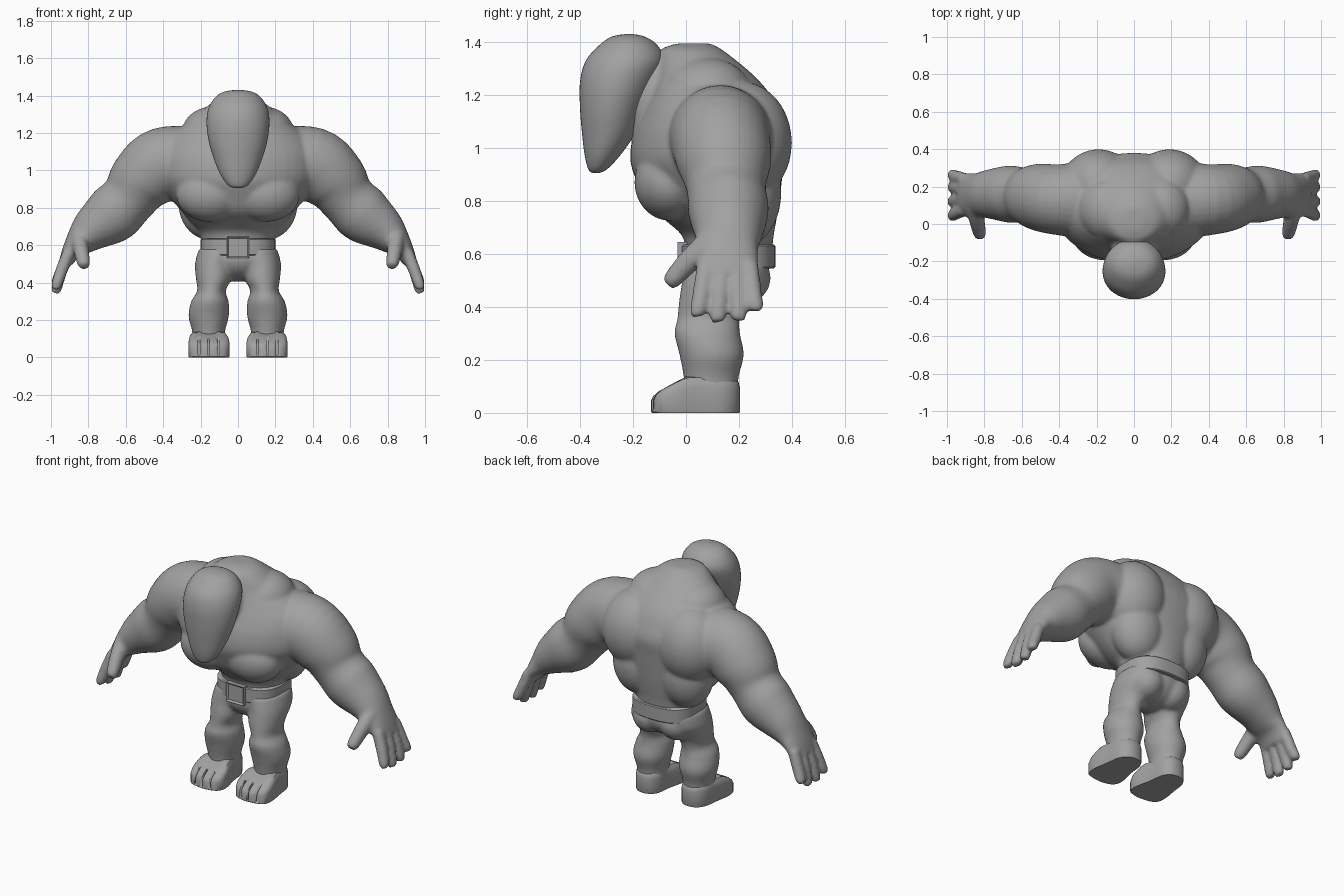
import bpy, bmesh, math
from mathutils import Vector, Matrix

if "Cube" in bpy.data.objects:
    bpy.data.objects.remove(bpy.data.objects["Cube"], do_unlink=True)

grey = bpy.data.materials.new("stone grey")
grey.use_nodes = True
grey.diffuse_color = (0.36, 0.36, 0.36, 1)
grey.node_tree.nodes["Principled BSDF"].inputs["Base Color"].default_value = (0.36, 0.36, 0.36, 1)


def spline(pts, steps=5, closed=False):
    """Catmull-Rom curve through tuples of any length."""
    n, out = len(pts), []
    pick = (lambda i: pts[i % n]) if closed else (lambda i: pts[min(max(i, 0), n - 1)])
    for i in range(n if closed else n - 1):
        p = [pick(i + k) for k in (-1, 0, 1, 2)]
        for j in range(steps):
            t = j / steps
            out.append(tuple(
                b + t * ((c - a) + t * ((2 * a - 5 * b + 4 * c - d) + t * (3 * b - a - 3 * c + d))) / 2
                for a, b, c, d in zip(*p)))
    return out if closed else out + [tuple(pts[-1])]


def skin(bm, rings):
    """Join rings of points into a closed surface."""
    loops = [[bm.verts.new(p) for p in r] for r in rings]
    n = len(loops[0])
    for a, b in zip(loops, loops[1:]):
        for i in range(n):
            bm.faces.new((a[i], a[(i + 1) % n], b[(i + 1) % n], b[i]))
    bm.faces.new(loops[0][::-1])
    bm.faces.new(loops[-1])


def tube(bm, stations, side=1, flat=False, n=32):
    """Elliptic tube; stations are (x, y, z, radius a, radius b)."""
    pts = spline(stations)
    rings = []
    for i, (x, y, z, ra, rb) in enumerate(pts):
        u, v = Vector((1, 0, 0)), Vector((0, 1, 0))
        if not flat:
            tan = (Vector(pts[min(i + 1, len(pts) - 1)][:3]) - Vector(pts[max(i - 1, 0)][:3])).normalized()
            ref = Vector((0, 1, 0)) if abs(tan.y) < 0.6 else Vector((1, 0, 0))
            v = tan.cross(ref).normalized()
            u = v.cross(tan)
        ra, rb = max(ra, 0.004), max(rb, 0.004)
        ring = []
        for k in range(n):
            a = math.tau * k / n
            p = Vector((x, y, z)) + u * ra * math.cos(a) + v * rb * math.sin(a)
            ring.append((p.x * side, p.y, p.z))
        rings.append(ring)
    skin(bm, rings)


def ball(bm, centre, radii, side=1):
    c = Vector((centre[0] * side, centre[1], centre[2]))
    bmesh.ops.create_uvsphere(bm, u_segments=32, v_segments=20, radius=1,
                              matrix=Matrix.Translation(c) @ Matrix.Diagonal((*radii, 1)))


def box(bm, lo, hi):
    lo, hi = Vector(lo), Vector(hi)
    return bmesh.ops.create_cube(bm, size=1, matrix=Matrix.Translation((lo + hi) / 2)
                                 @ Matrix.Diagonal((*(hi - lo), 1)))


def finish(bm, name, angle=40):
    bmesh.ops.recalc_face_normals(bm, faces=bm.faces[:])
    mesh = bpy.data.meshes.new(name)
    bm.to_mesh(mesh)
    bm.free()
    mesh.materials.append(grey)
    ob = bpy.data.objects.new(name, mesh)
    bpy.context.collection.objects.link(ob)
    bpy.ops.object.select_all(action="DESELECT")
    ob.select_set(True)
    bpy.context.view_layer.objects.active = ob
    bpy.ops.object.shade_smooth_by_angle(angle=math.radians(angle))
    return ob


def upright(rows):
    """Rows (z, front y, back y, half width) to tube stations."""
    return [(0, (f + b) / 2, z, w, (b - f) / 2) for z, f, b, w in rows]


# Body: torso, arms and legs fused into one smooth skin
bm = bmesh.new()
tube(bm, upright([
    (0.56, 0.0, 0.32, 0.185), (0.66, -0.01, 0.33, 0.20), (0.72, -0.07, 0.34, 0.25),
    (0.78, -0.14, 0.35, 0.30), (0.86, -0.18, 0.36, 0.37), (0.95, -0.21, 0.37, 0.42),
    (1.05, -0.20, 0.38, 0.43), (1.13, -0.17, 0.355, 0.41), (1.20, -0.14, 0.32, 0.35),
    (1.27, -0.12, 0.26, 0.25), (1.33, -0.11, 0.19, 0.18), (1.375, -0.09, 0.13, 0.12),
    (1.395, -0.03, 0.09, 0.05)]), flat=True, n=48)
tube(bm, [(0, 0.10, 1.2, 0.13, 0.17), (0, -0.10, 1.2, 0.12, 0.165), (0, -0.25, 1.2, 0.10, 0.14)])
ball(bm, (0, 0.15, 0.53), (0.205, 0.165, 0.125))

arm = [(0.22, 0.13, 1.03, 0.21, 0.20), (0.40, 0.13, 1.03, 0.19, 0.20),
       (0.515, 0.145, 0.945, 0.178, 0.178), (0.585, 0.152, 0.85, 0.150, 0.150),
       (0.67, 0.16, 0.765, 0.152, 0.155), (0.77, 0.16, 0.69, 0.132, 0.122),
       (0.835, 0.155, 0.63, 0.118, 0.088), (0.885, 0.155, 0.575, 0.118, 0.055),
       (0.92, 0.157, 0.51, 0.115, 0.038)]
leg = [(0.10, 0.155, 0.58, 0.11, 0.16), (0.125, 0.14, 0.50, 0.105, 0.155),
       (0.13, 0.10, 0.42, 0.095, 0.127), (0.142, 0.085, 0.355, 0.076, 0.118),
       (0.15, 0.08, 0.30, 0.10, 0.124), (0.157, 0.097, 0.22, 0.108, 0.122),
       (0.157, 0.095, 0.14, 0.088, 0.105), (0.155, 0.095, 0.07, 0.085, 0.10)]
fingers = [(0.075, 0.045, 0.365), (0.135, 0.12, 0.345), (0.19, 0.198, 0.35), (0.24, 0.262, 0.385)]
for s in (1, -1):
    tube(bm, arm, s)
    tube(bm, leg, s, flat=True)
    for base, tip, low in fingers:
        tube(bm, [(0.905, base, 0.56, 0.034, 0.034), (0.945, (base + tip) / 2, 0.46, 0.035, 0.033),
                  (0.972, tip, low + 0.015, 0.031, 0.028), (0.976, tip, low - 0.002, 0.02, 0.018)], s, n=16)
    tube(bm, [(0.85, 0.10, 0.64, 0.05, 0.06), (0.84, 0.02, 0.58, 0.042, 0.046),
              (0.825, -0.05, 0.505, 0.036, 0.036), (0.822, -0.07, 0.485, 0.024, 0.024)], s, n=16)
    ball(bm, (0.15, -0.06, 0.87), (0.18, 0.135, 0.145), s)   # chest
    ball(bm, (0.19, 0.21, 1.02), (0.20, 0.19, 0.23), s)      # shoulder blade
    ball(bm, (0.16, 0.22, 0.83), (0.16, 0.14, 0.20), s)      # lower back
    ball(bm, (0.14, 0.08, 1.20), (0.16, 0.17, 0.14), s)      # neck muscle
    ball(bm, (0.09, 0.205, 0.51), (0.105, 0.115, 0.105), s)  # buttock
body = finish(bm, "body")
fuse = body.modifiers.new("fuse", "REMESH")
fuse.mode = "VOXEL"
fuse.voxel_size = 0.01
fuse.use_smooth_shade = True
soften = body.modifiers.new("soften", "SMOOTH")
soften.factor = 0.5
soften.iterations = 10

# Head: smooth teardrop tapering to the chin
bm = bmesh.new()
tube(bm, upright([
    (0.905, -0.35, -0.33, 0.015), (0.918, -0.368, -0.30, 0.05), (0.97, -0.382, -0.25, 0.09),
    (1.05, -0.392, -0.195, 0.125), (1.15, -0.40, -0.155, 0.155), (1.25, -0.40, -0.11, 0.168),
    (1.33, -0.378, -0.08, 0.158), (1.39, -0.325, -0.11, 0.122), (1.42, -0.28, -0.155, 0.075),
    (1.43, -0.23, -0.20, 0.015)]), flat=True, n=48)
finish(bm, "head", 80)

# Belt: slightly squared band
bm = bmesh.new()
outline = []
for k in range(64):
    c, d = math.cos(math.tau * k / 64), math.sin(math.tau * k / 64)
    outline.append((math.copysign(abs(c) ** 0.75, c), math.copysign(abs(d) ** 0.75, d)))
skin(bm, [[(x * 0.2 * g, 0.16 + y * 0.177 * g, z) for x, y in outline]
          for z, g in ((0.545, 0.97), (0.55, 1), (0.63, 1), (0.635, 0.97))])
finish(bm, "belt")

# Buckle: square plate with a raised rim
bm = bmesh.new()
box(bm, (-0.06, -0.032, 0.53), (0.06, 0.03, 0.645))
bm.faces.ensure_lookup_table()
front = min(bm.faces, key=lambda f: f.calc_center_median().y)
bmesh.ops.inset_individual(bm, faces=[front], thickness=0.014)
bmesh.ops.translate(bm, verts=front.verts[:], vec=(0, 0.01, 0))
finish(bm, "belt_buckle")

# Feet: flat soles, sloping insteps and grooves between the toes
sole = spline([(0.06, -0.105), (0.11, -0.128), (0.17, -0.13), (0.245, -0.11), (0.265, -0.05),
               (0.25, 0.06), (0.235, 0.15), (0.19, 0.198), (0.12, 0.198), (0.08, 0.15),
               (0.068, 0.06), (0.045, -0.05)], 4, closed=True)


def height(y):
    return 0.068 + 0.065 * min(max((y + 0.13) / 0.13, 0), 1)


for s, label in ((1, "left"), (-1, "right")):
    bm = bmesh.new()
    rings = []
    for scale, lift in ((0.98, 0), (1, 0.05), (1, 0.7), (0.96, 0.88), (0.85, 1), (0.5, 1.03), (0.1, 1.03)):
        ring = []
        for x, y in sole:
            px, py = 0.155 + (x - 0.155) * scale, 0.05 + (y - 0.05) * scale
            ring.append((px * s, py, height(py) * lift))
        rings.append(ring)
    skin(bm, rings)
    foot = finish(bm, label + "_foot")
    bm = bmesh.new()
    for gx in (0.105, 0.157, 0.209):
        box(bm, (gx * s - 0.005, -0.2, 0.012), (gx * s + 0.005, -0.075, 0.2))
    cutter = finish(bm, label + "_toe_cutter")
    cutter.hide_render = True
    cutter.hide_set(True)
    cut = foot.modifiers.new("toe grooves", "BOOLEAN")
    cut.operation = "DIFFERENCE"
    cut.object = cutter
